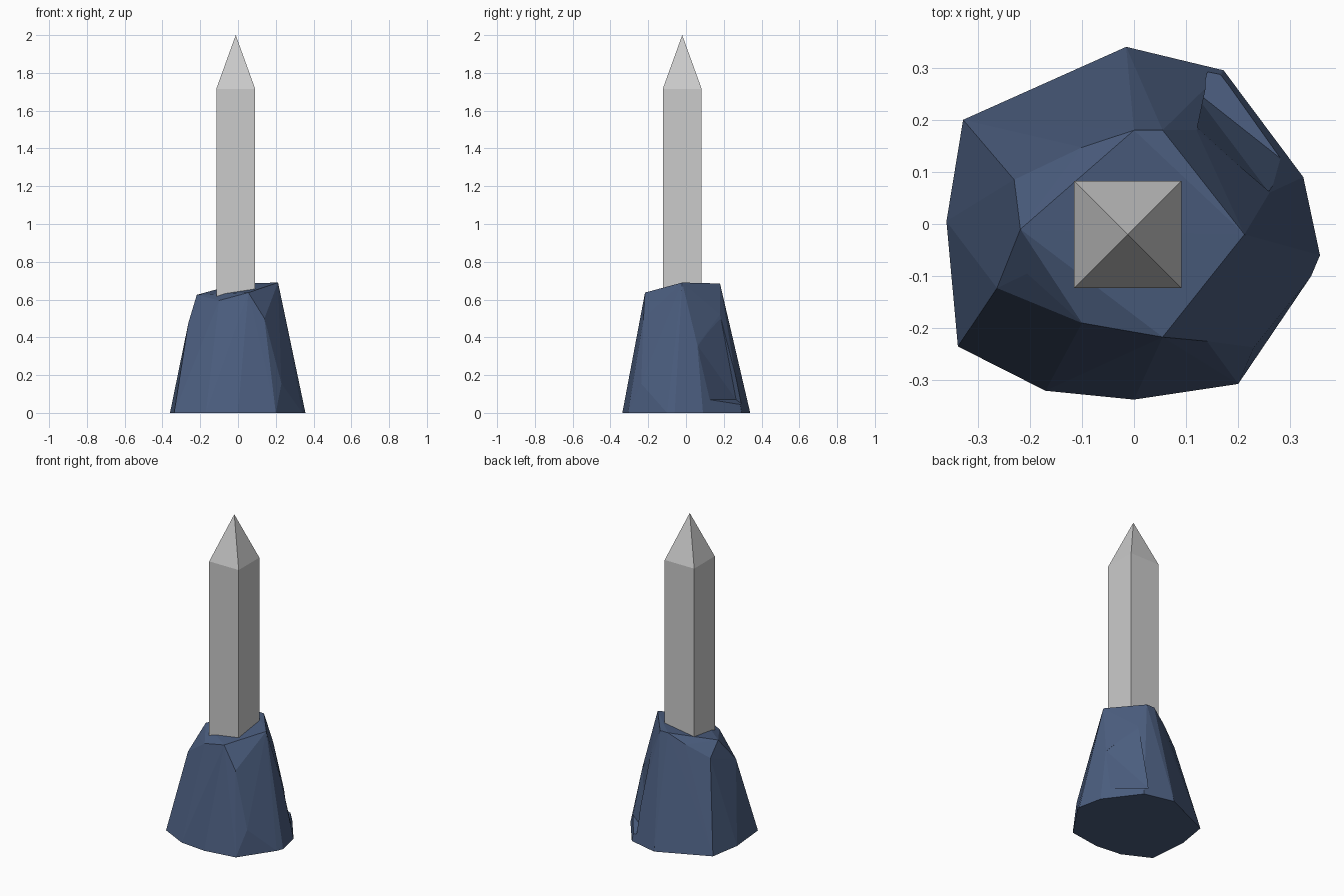
import bpy, bmesh

if "Cube" in bpy.data.objects:
    bpy.data.objects.remove(bpy.data.objects["Cube"])


def make_object(name, bm):
    bmesh.ops.recalc_face_normals(bm, faces=bm.faces[:])
    mesh = bpy.data.meshes.new(name)
    bm.to_mesh(mesh)
    bm.free()
    obj = bpy.data.objects.new(name, mesh)
    bpy.context.collection.objects.link(obj)
    return obj


def hull(name, points):
    bm = bmesh.new()
    for p in points:
        bm.verts.new(p)
    res = bmesh.ops.convex_hull(bm, input=bm.verts[:])
    loose = {g for g in res["geom_interior"] + res["geom_unused"]
             if isinstance(g, bmesh.types.BMVert)}
    bmesh.ops.delete(bm, geom=[v for v in loose if v.is_valid and not v.link_faces],
                     context='VERTS')
    return make_object(name, bm)


# Rock base: ground outline, shoulder corners and slanted rim
ground = [(-.015, .34), (.172, .295), (.325, .09), (.357, -.06), (.34, -.1), (.2, -.307),
          (0, -.337), (-.17, -.32), (-.338, -.235), (-.36, .005), (-.328, .2)]
shoulder = [(.23, -.237, .155), (.14, -.225, .5), (-.263, -.123, .475), (-.265, -.185, .27),
            (-.23, .085, .55), (.12, .18, .52), (.26, .06, .36)]
rim = [(.212, -.02, .69), (.055, .18, .685), (0, .18, .685), (-.1, .147, .625),
       (-.218, -.01, .625), (-.205, -.095, .568), (-.1, -.19, .595), (.055, -.217, .637)]
rock = hull("rock_base", [(x, y, 0) for x, y in ground] + shoulder + rim)

# Chipped facet on the back right of the rock
inner = [(.105, .265, .07), (.295, .115, .07), (.122, .182, .515), (.258, .062, .355)]
drop = [-.11, 0, 0, 0]
cutter = hull("chip_cutter", inner + [(x + .2, y + .15, z + d)
                                      for (x, y, z), d in zip(inner, drop)])
cutter.hide_render = True
cutter.hide_viewport = True
chip = rock.modifiers.new("chip", 'BOOLEAN')
chip.operation = 'DIFFERENCE'
chip.solver = 'EXACT'
chip.object = cutter

mat = bpy.data.materials.new("dark_blue_stone")
mat.diffuse_color = (.07, .11, .21, 1)
mat.use_nodes = True
mat.node_tree.nodes["Principled BSDF"].inputs["Base Color"].default_value = mat.diffuse_color
rock.data.materials.append(mat)

# Square pillar with a pyramid point
cx, cy, h = -.012, -.02, .103
bm = bmesh.new()
rings = [[bm.verts.new((cx + sx * h, cy + sy * h, z))
          for sx, sy in ((-1, -1), (1, -1), (1, 1), (-1, 1))] for z in (.45, 1.715)]
tip = bm.verts.new((cx, cy, 2))
bm.faces.new(rings[0])
for i in range(4):
    j = (i + 1) % 4
    bm.faces.new((rings[0][i], rings[0][j], rings[1][j], rings[1][i]))
    bm.faces.new((rings[1][i], rings[1][j], tip))
make_object("pointed_pillar", bm)
